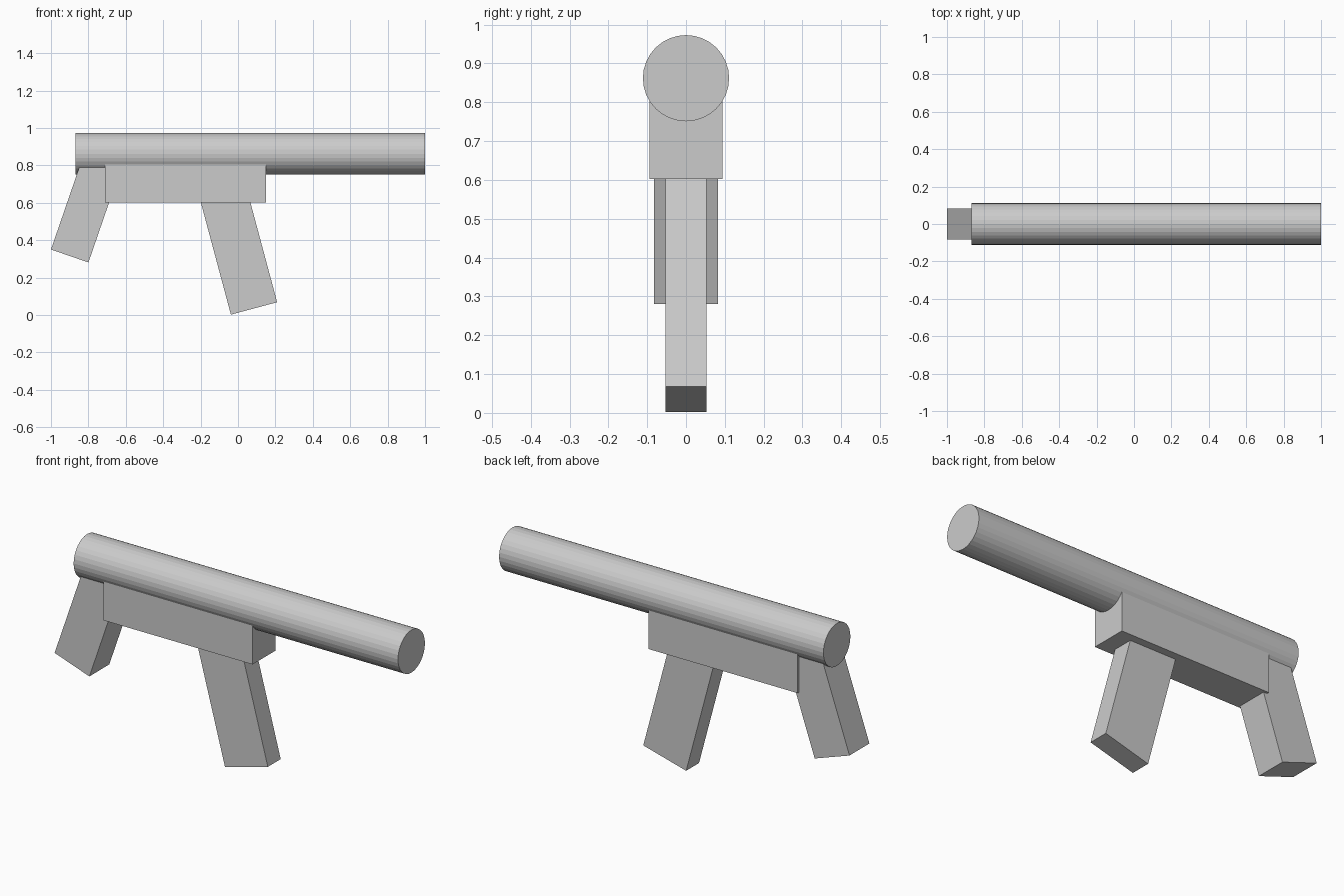
import bpy
from math import radians, pi
from mathutils import Matrix, Vector

cube = bpy.data.objects.get("Cube")
if cube:
    bpy.data.objects.remove(cube, do_unlink=True)

grey = bpy.data.materials.new("plain grey")
grey.use_nodes = True
colour = (0.6, 0.6, 0.6, 1)
grey.diffuse_color = colour
grey.node_tree.nodes["Principled BSDF"].inputs["Base Color"].default_value = colour


def block(name, corner, size, tilt=0):
    """Box of size (x, y, z) whose lower -x edge sits at corner (x, z), tilted about y."""
    bpy.ops.mesh.primitive_cube_add(size=1)
    ob = bpy.context.object
    ob.name = name
    turn = Matrix.Rotation(radians(tilt), 4, 'Y')
    ob.data.transform(Matrix.Translation((corner[0], 0, corner[1])) @ turn
                      @ Matrix.Translation((size[0] / 2, 0, size[2] / 2))
                      @ Matrix.Diagonal(Vector((*size, 1))))
    ob.data.materials.append(grey)
    return ob


# Long round barrel
bpy.ops.mesh.primitive_cylinder_add(vertices=32, radius=0.111, depth=1.87,
                                    location=(0.065, 0, 0.862), rotation=(0, pi / 2, 0))
barrel = bpy.context.object
barrel.name = "barrel"
barrel.data.materials.append(grey)

# Body under the barrel
block("receiver", (-0.71, 0.602), (0.86, 0.188, 0.21))

# Slanted handle at the back and slanted magazine in the middle
block("rear_grip", (-1.0, 0.35), (0.212, 0.164, 0.54), 19)
block("magazine", (-0.038, 0.002), (0.256, 0.106, 0.7), -15)
